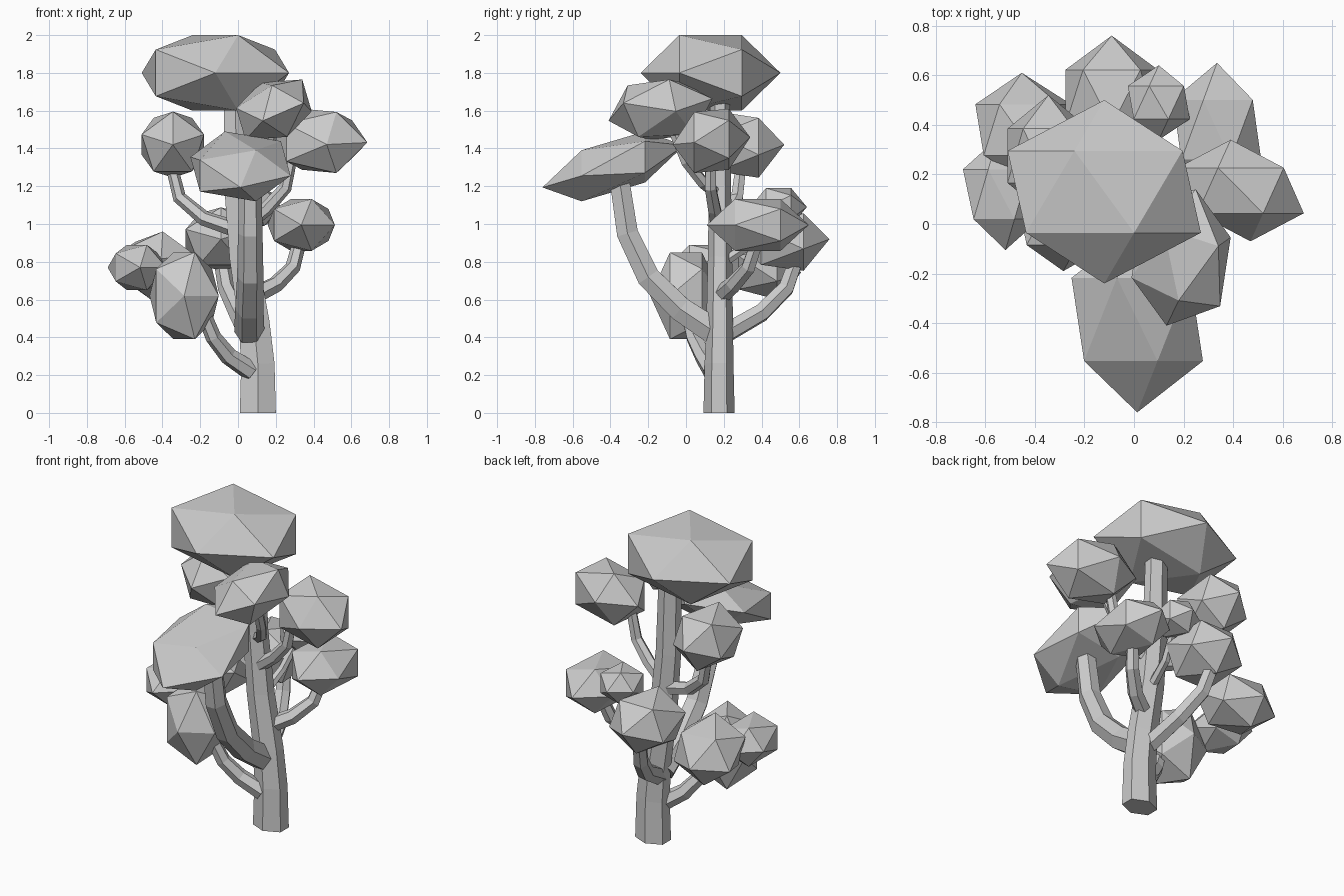
import bpy, bmesh, math
from mathutils import Vector, Matrix

if "Cube" in bpy.data.objects:
    bpy.data.objects.remove(bpy.data.objects["Cube"])


def finish(bm, name):
    bmesh.ops.recalc_face_normals(bm, faces=bm.faces[:])
    mesh = bpy.data.meshes.new(name)
    bm.to_mesh(mesh)
    bm.free()
    obj = bpy.data.objects.new(name, mesh)
    bpy.context.collection.objects.link(obj)
    return obj


def limb(name, points, r0, r1, squash=1.0, twist=0):
    """Six-sided tapered tube swept along a path."""
    bm = bmesh.new()
    pts = [Vector(p) for p in points]
    rings = []
    for i, p in enumerate(pts):
        a, b = pts[max(i - 1, 0)], pts[min(i + 1, len(pts) - 1)]
        q = Vector((0, 0, 1)).rotation_difference((b - a).normalized())
        r = r0 + (r1 - r0) * i / (len(pts) - 1)
        ring = []
        for k in range(6):
            ang = math.tau * k / 6 + math.radians(twist)
            ring.append(bm.verts.new(p + q @ Vector((r * math.cos(ang), squash * r * math.sin(ang), 0))))
        rings.append(ring)
    for lo, hi in zip(rings, rings[1:]):
        for k in range(6):
            j = (k + 1) % 6
            bm.faces.new((lo[k], lo[j], hi[j], hi[k]))
    bm.faces.new(rings[0][::-1])
    bm.faces.new(rings[-1])
    finish(bm, name)


def foliage(name, center, half, slant=(0, 0), spin=0, corner=None):
    """Icosahedron with its pole facing front, slanted in x and z, fitted to a box.
    With corner, one face is mapped to three given points instead."""
    bm = bmesh.new()
    bmesh.ops.create_icosphere(bm, subdivisions=1, radius=1)
    m = Matrix.Rotation(-math.radians(spin), 3, 'Y') @ Matrix.Rotation(math.pi / 2, 3, 'X')
    m = Matrix(((1, -slant[0], 0), (0, 1, 0), (0, -slant[1], 1))) @ m
    if corner:
        bm.faces.ensure_lookup_table()
        face = Matrix([v.co for v in bm.faces[0].verts]).transposed()
        m = Matrix(corner).transposed() @ face.inverted()
    for v in bm.verts:
        v.co = m @ v.co
    for ax in range(3):
        top = max(v.co[ax] for v in bm.verts)
        for v in bm.verts:
            v.co[ax] *= half[ax] / top
    bmesh.ops.translate(bm, verts=bm.verts[:], vec=center)
    finish(bm, name)


# Trunk
limb("trunk", [(.105, .175, 0), (.105, .175, .26), (.085, .178, .48), (.03, .18, .82),
               (-.005, .18, 1.2), (-.015, .18, 1.64)], .11, .07, .75, 30)

# Branches
limb("front_branch", [(.06, .15, .43), (.06, -.03, .55), (.065, -.2, .72), (.065, -.31, .95),
                      (.065, -.35, 1.22)], .08, .06)
limb("low_left_branch", [(.07, .14, .22), (-.05, .09, .3), (-.13, .04, .4), (-.2, 0, .57)], .053, .037)
limb("back_branch", [(.06, .19, .41), (0, .4, .53), (-.06, .53, .66), (-.09, .59, .83)], .055, .042)
limb("right_branch", [(.08, .18, .62), (.2, .25, .68), (.29, .33, .77), (.33, .38, .92)], .05, .036)
limb("small_back_branch", [(.04, .2, .8), (.06, .35, .9), (.09, .46, 1.05)], .03, .022)
limb("left_branch", [(0, .18, .97), (-.18, .22, 1.03), (-.31, .27, 1.14), (-.35, .29, 1.3)], .045, .032)
limb("upper_right_branch", [(.02, .17, .98), (.15, .15, 1.08), (.25, .13, 1.19), (.29, .13, 1.38)], .042, .03)
limb("upper_front_branch", [(.02, .17, 1.16), (.1, .09, 1.22), (.16, 0, 1.33), (.18, -.07, 1.5)], .036, .028)

# Foliage clumps
foliage("crown_foliage", (-.12, .13, 1.8), (.39, .37, .2))
foliage("front_foliage", (.013, -.385, 1.305), (.265, .375, .185), (0, -.7))
foliage("upper_front_foliage", (.19, -.135, 1.605), (.2, .275, .16),
        corner=((-.06, -.245, -.075), (.16, -.175, .045), (-.01, -.155, .165)))
foliage("upper_right_foliage", (.43, .135, 1.44), (.255, .205, .17), (.15, -.1))
foliage("upper_left_foliage", (-.345, .275, 1.42), (.165, .245, .175), (0, 0), 18)
foliage("right_foliage", (.335, .38, .995), (.178, .27, .137))
foliage("small_back_foliage", (.1, .49, 1.09), (.125, .15, .1))
foliage("back_foliage", (-.09, .51, .92), (.187, .25, .168), (0, 0), 18)
foliage("back_left_foliage", (-.43, .38, .78), (.21, .23, .18), (.1, .2), 12)
foliage("left_foliage", (-.535, .12, .77), (.155, .225, .12), (.1, 0))
foliage("low_front_left_foliage", (-.285, 0, .62), (.183, .19, .23))
